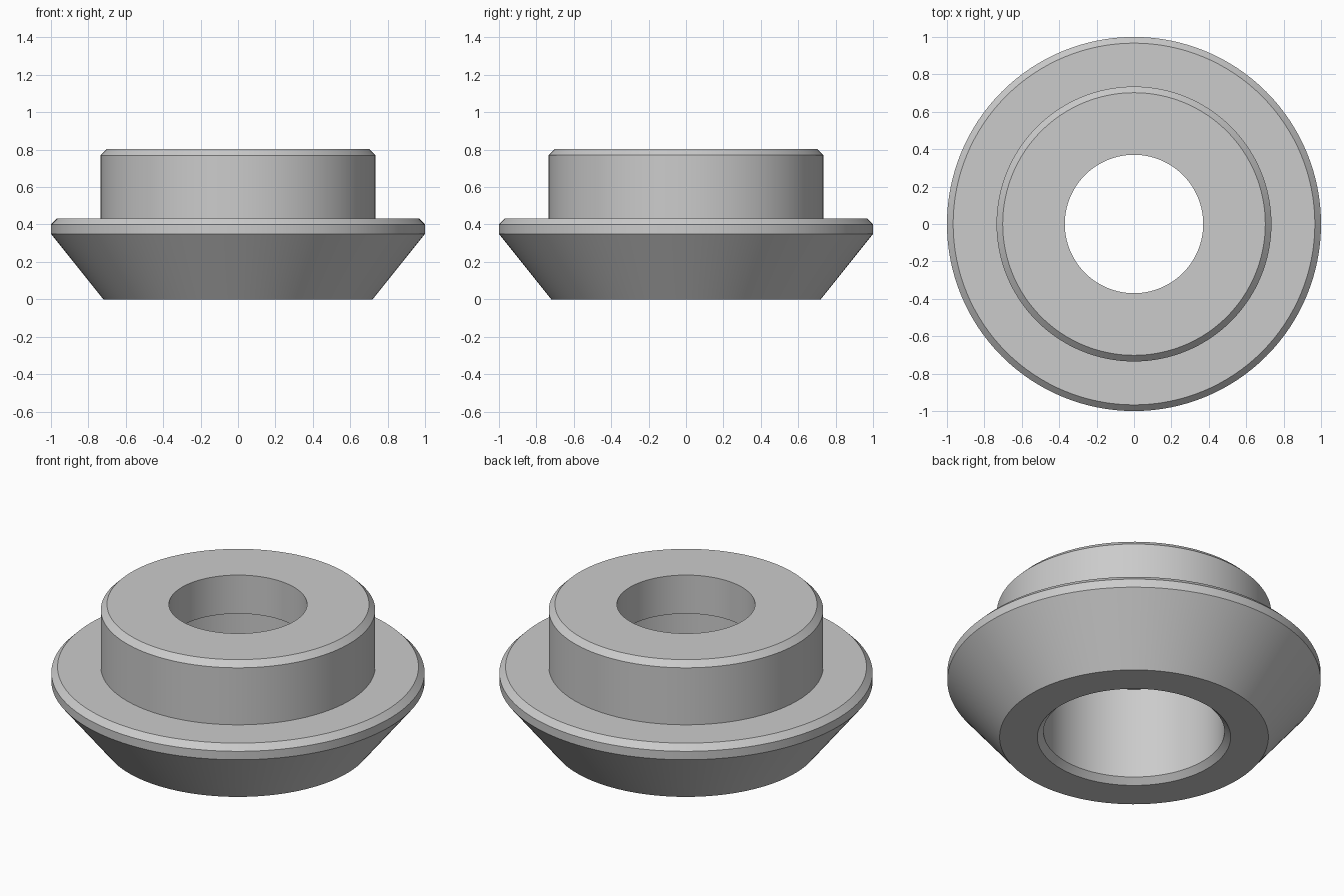
import bpy
import bmesh
from math import tau, radians
from mathutils import Matrix, Vector

cube = bpy.data.objects.get("Cube")
if cube:
    bpy.data.objects.remove(cube, do_unlink=True)

# Single grey material
grey = bpy.data.materials.new("plain grey")
grey.use_nodes = True
colour = (0.6, 0.6, 0.6, 1)
grey.diffuse_color = colour
grey.node_tree.nodes["Principled BSDF"].inputs["Base Color"].default_value = colour


def lathe(name, profile, segments, material):
    """Spin a closed (radius, height) profile around the z axis."""
    bm = bmesh.new()
    verts = [bm.verts.new((r, 0, z)) for r, z in profile]
    edges = [bm.edges.new((v, verts[i - 1])) for i, v in enumerate(verts)]
    bmesh.ops.spin(bm, geom=verts + edges, cent=(0, 0, 0), axis=(0, 0, 1),
                   angle=tau, steps=segments, use_merge=True)
    bmesh.ops.remove_doubles(bm, verts=bm.verts, dist=0.0001)
    bmesh.ops.recalc_face_normals(bm, faces=bm.faces)
    mesh = bpy.data.meshes.new(name)
    bm.to_mesh(mesh)
    bm.free()
    mesh.materials.append(material)
    obj = bpy.data.objects.new(name, mesh)
    bpy.context.collection.objects.link(obj)
    bpy.context.view_layer.objects.active = obj
    obj.select_set(True)
    bpy.ops.object.shade_smooth_by_angle(angle=radians(25))
    return obj


# Tapered base, chamfered flange and hub
outside = [(0.72, 0), (1.0, 0.35), (1.0, 0.4), (0.967, 0.433),
           (0.735, 0.433), (0.735, 0.77), (0.702, 0.803)]
# Narrow upper bore stepping out to a wide, chamfered lower bore
bore = [(0.37, 0.803), (0.37, 0.575), (0.485, 0.575), (0.485, 0.033), (0.518, 0)]

lathe("flanged_bushing", outside + bore, 128, grey)
